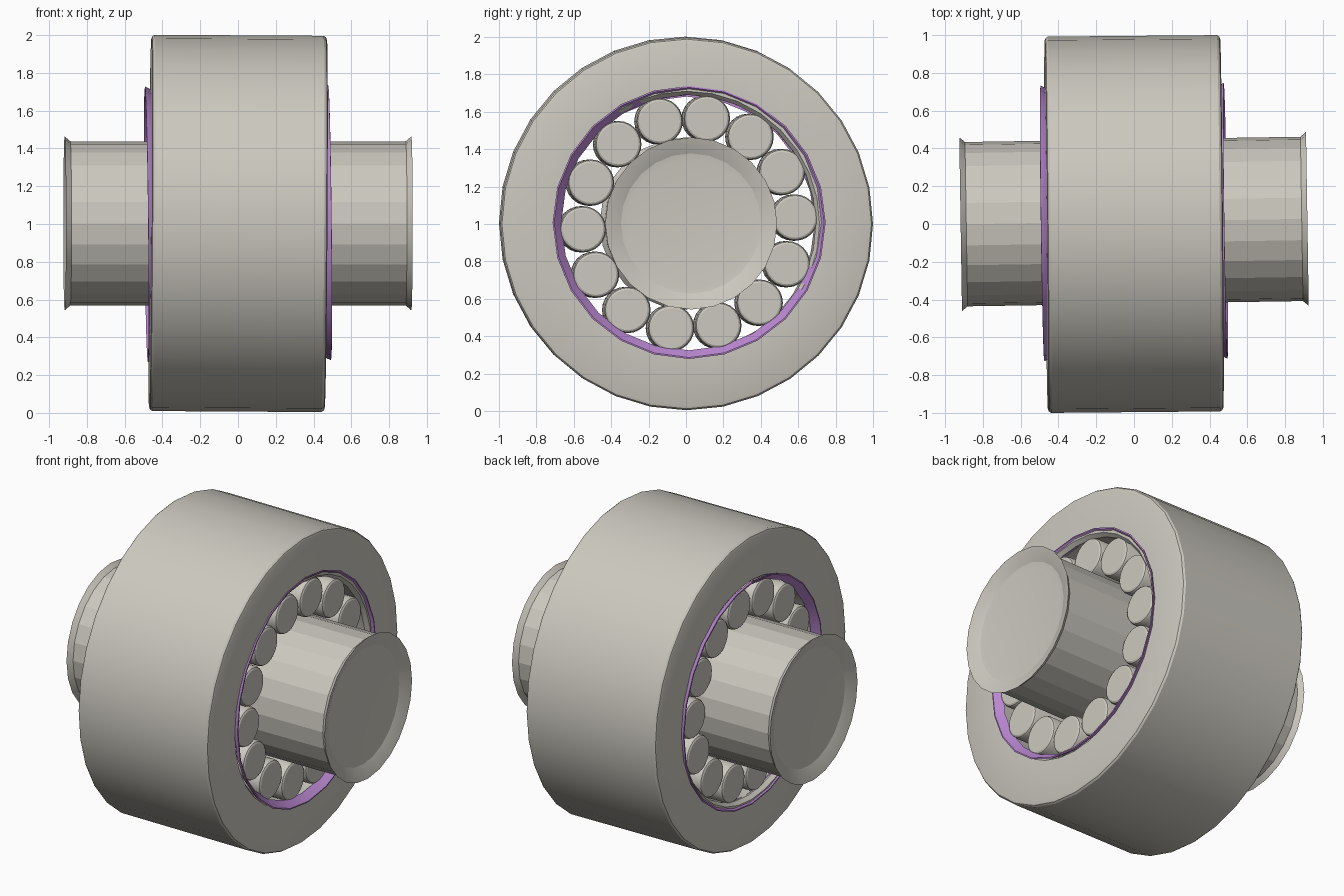
import bpy, bmesh, math
from mathutils import Matrix, Vector

if "Cube" in bpy.data.objects:
    bpy.data.objects.remove(bpy.data.objects["Cube"])

AXIS_Z = 1.003


def material(name, rgb):
    m = bpy.data.materials.new(name)
    m.diffuse_color = (*rgb, 1)
    m.use_nodes = True
    m.node_tree.nodes["Principled BSDF"].inputs["Base Color"].default_value = m.diffuse_color
    return m


steel = material("warm grey steel", (0.60, 0.58, 0.52))
purple = material("purple seal", (0.50, 0.25, 0.65))


def lathe(name, profile, segs, mat, loc=(0, 0, AXIS_Z), tilt=(0, 0, 0), smooth=30, closed=True):
    """Spin (x, radius) points about the x axis; radius 0 makes a pole."""
    bm = bmesh.new()
    rings = []
    for x, r in profile:
        if r == 0:
            rings.append([bm.verts.new((x, 0, 0))] * segs)
        else:
            angles = [2 * math.pi * i / segs for i in range(segs)]
            rings.append([bm.verts.new((x, r * math.cos(a), r * math.sin(a))) for a in angles])
    pairs = list(zip(rings, rings[1:]))
    if closed:
        pairs.append((rings[-1], rings[0]))
    for a, b in pairs:
        for i in range(segs):
            j = (i + 1) % segs
            bm.faces.new(list(dict.fromkeys((a[i], a[j], b[j], b[i]))))
    bmesh.ops.recalc_face_normals(bm, faces=bm.faces)
    mesh = bpy.data.meshes.new(name)
    bm.to_mesh(mesh)
    bm.free()
    mesh.materials.append(mat)
    ob = bpy.data.objects.new(name, mesh)
    bpy.context.collection.objects.link(ob)
    ob.location = loc
    ob.rotation_euler = [math.radians(t) for t in tilt]
    bpy.ops.object.select_all(action='DESELECT')
    ob.select_set(True)
    bpy.context.view_layer.objects.active = ob
    bpy.ops.object.shade_smooth_by_angle(angle=math.radians(smooth))
    return ob


def mirrored(half):
    """Continue a right-hand half profile to the left side."""
    return half + [(-x, r) for x, r in reversed(half)]


# Thick outer ring with softly rounded outer edges
lathe("outer_ring", mirrored([(0.44, 0.69), (0.465, 0.71), (0.465, 0.975), (0.46, 0.988), (0.448, 0.996)]),
      32, steel, tilt=(0, 0.35, 0.5))

# Flared purple seal lips at both mouths of the ring
for side, name in ((1, "right_seal_lip"), (-1, "left_seal_lip")):
    lip = [(0.44, 0.683), (0.486, 0.722), (0.485, 0.73), (0.455, 0.715), (0.44, 0.70)]
    lathe(name, [(side * x, r) for x, r in lip], 24, purple,
          loc=(0, 0.010, AXIS_Z), tilt=(0, -0.6, 0.8))

# Shaft with flared rims and dished end caps
lathe("shaft", mirrored([(0.88, 0), (0.88, 0.34), (0.885, 0.375), (0.905, 0.42), (0.918, 0.46), (0.888, 0.435)]),
      24, steel, loc=(0, 0.013, AXIS_Z), tilt=(0, 0, 0.9), smooth=14, closed=False)

# Fourteen rollers around the shaft
roller = mirrored([(0.455, 0), (0.455, 0.108), (0.449, 0.118), (0.435, 0.124)])
turn = Matrix.Rotation(math.radians(0.8), 3, 'Z')
for k in range(14):
    a = math.radians(80.3) + 2 * math.pi * k / 14
    p = turn @ Vector((0, 0.568 * math.cos(a), 0.568 * math.sin(a)))
    lathe(f"roller_{k + 1}", roller, 24, steel, loc=(p.x, p.y + 0.010, p.z + AXIS_Z),
          tilt=(0, 0, 0.8), closed=False)
